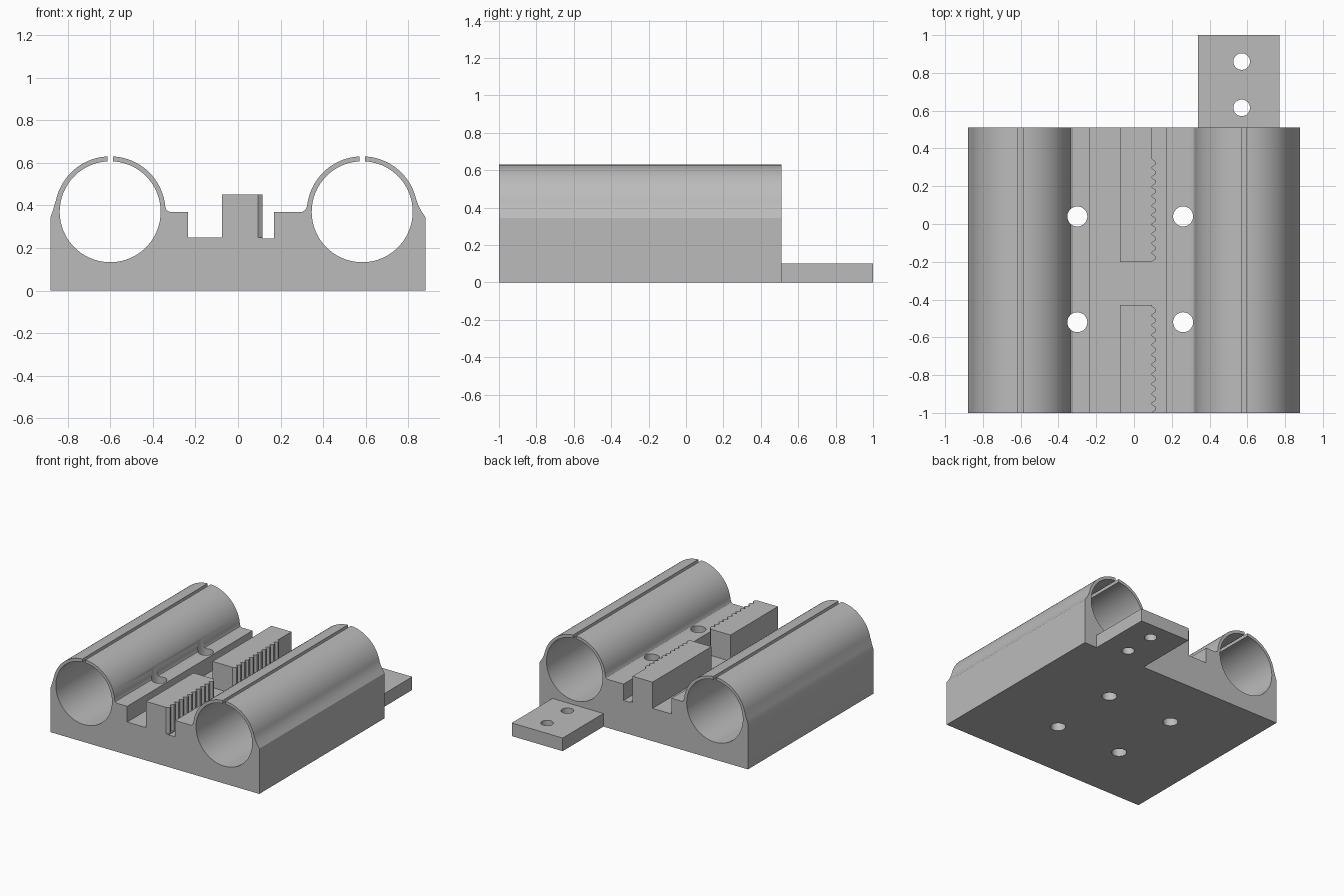
import bpy, bmesh
from math import sin, cos, radians, asin, degrees

cube = bpy.data.objects.get("Cube")
if cube:
    bpy.data.objects.remove(cube, do_unlink=True)

FRONT, BACK = -1.0, 0.51
AXIS_Z, OUTER, BORE, HALF_SLOT = 0.37, 0.26, 0.237, 0.013

grey = bpy.data.materials.new("plain grey")
grey.use_nodes = True
colour = (0.5, 0.5, 0.5, 1)
grey.diffuse_color = colour
grey.node_tree.nodes["Principled BSDF"].inputs["Base Color"].default_value = colour


def prism(name, points, offset):
    """Extrude a closed 3D outline along an offset vector."""
    bm = bmesh.new()
    face = bm.faces.new([bm.verts.new(p) for p in points])
    new = bmesh.ops.extrude_face_region(bm, geom=[face])["geom"]
    bmesh.ops.translate(bm, vec=offset,
                        verts=[v for v in new if isinstance(v, bmesh.types.BMVert)])
    bmesh.ops.recalc_face_normals(bm, faces=bm.faces)
    mesh = bpy.data.meshes.new(name)
    bm.to_mesh(mesh)
    bm.free()
    obj = bpy.data.objects.new(name, mesh)
    bpy.context.collection.objects.link(obj)
    mesh.materials.append(grey)
    return obj


def arc(cx, cz, radius, start, end, steps):
    angles = [radians(start + (end - start) * i / steps) for i in range(steps + 1)]
    return [(cx + radius * cos(a), cz + radius * sin(a)) for a in angles]


def split_tube(cx, start, end):
    """Outline of a bearing holder with a slot along its top."""
    out_gap = degrees(asin(HALF_SLOT / OUTER))
    in_gap = degrees(asin(HALF_SLOT / BORE))
    return (arc(cx, AXIS_Z, OUTER, start, 90 - out_gap, 24)
            + arc(cx, AXIS_Z, BORE, 90 - in_gap, in_gap - 270, 80)
            + arc(cx, AXIS_Z, OUTER, 90 + out_gap, end, 24))


def drill(obj, spots, radius):
    for x, y in spots:
        ring = [(px, py, -0.1) for px, py in arc(x, y, radius, 0, 348.75, 31)]
        cutter = prism("hole_cutter", ring, (0, 0, 0.9))
        cutter.hide_render = True
        cutter.hide_set(True)
        mod = obj.modifiers.new("hole", 'BOOLEAN')
        mod.operation = 'DIFFERENCE'
        mod.solver = 'EXACT'
        mod.object = cutter
        bpy.context.view_layer.objects.active = obj
        bpy.ops.object.modifier_apply(modifier=mod.name)
        bpy.data.objects.remove(cutter, do_unlink=True)


# Carriage body: one cross-section holding both tubes and the belt channel
outline = [(-0.88, 0), (0.88, 0), (0.88, 0.345), (0.858, 0.378), (0.847, 0.4)]
outline += split_tube(0.583, 12, 172)
outline += [(0.322, 0.39), (0.316, 0.378), (0.302, 0.37),
            (0.17, 0.37), (0.17, 0.245), (0.115, 0.245), (0.115, 0.25),
            (-0.235, 0.25), (-0.235, 0.37),
            (-0.322, 0.37), (-0.336, 0.378), (-0.341, 0.39)]
outline += split_tube(-0.6, 8, 168)
outline += [(-0.862, 0.4), (-0.868, 0.378), (-0.88, 0.345)]
body = prism("carriage_body", [(x, FRONT, z) for x, z in outline], (0, BACK - FRONT, 0))
drill(body, [(x, y) for x in (-0.3, 0.26) for y in (0.04, -0.52)], 0.053)

# Rear mounting tab
tab = prism("mounting_tab", [(0.34, BACK, 0), (0.77, BACK, 0), (0.77, 1, 0), (0.34, 1, 0)],
            (0, 0, 0.1))
drill(tab, [(0.57, 0.86), (0.57, 0.615)], 0.044)


# Belt clamp blocks with a toothed side
def clamp_block(name, y0, y1, tooth_end, teeth):
    left, root, tip = -0.075, 0.094, 0.115
    pitch = (tooth_end - y0) / teeth
    pts = [(left, y0)]
    for i in range(teeth):
        y = y0 + i * pitch
        pts += [(root, y), (tip, y + pitch * 0.3),
                (tip, y + pitch * 0.6), (root, y + pitch * 0.9)]
    pts += [(root, y1), (left, y1)]
    return prism(name, [(x, y, 0.245) for x, y in pts], (0, 0, 0.205))


clamp_block("front_belt_clamp", FRONT, -0.43, -0.43, 11)
clamp_block("rear_belt_clamp", -0.2, BACK, 0.35, 11)

# Smooth the round surfaces and keep the edges sharp
bpy.ops.object.select_all(action='DESELECT')
for part in (body, tab):
    part.select_set(True)
bpy.context.view_layer.objects.active = body
bpy.ops.object.shade_smooth_by_angle(angle=radians(28))
